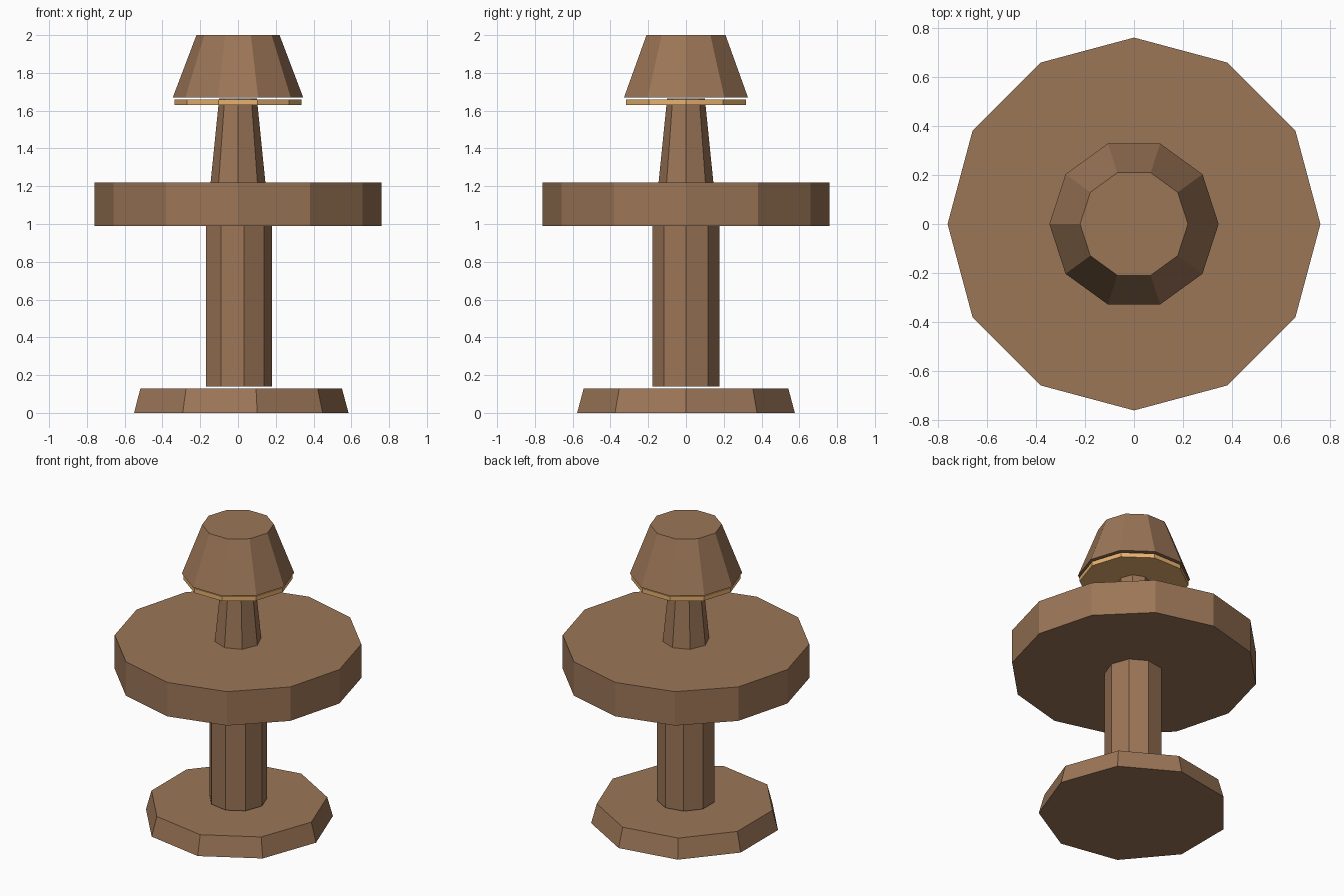
import bpy
import bmesh
import math

default = bpy.data.objects.get("Cube")
if default:
    bpy.data.objects.remove(default, do_unlink=True)


def make_material(name, rgb):
    mat = bpy.data.materials.new(name)
    mat.use_nodes = True
    color = (*rgb, 1.0)
    mat.diffuse_color = color
    mat.node_tree.nodes["Principled BSDF"].inputs["Base Color"].default_value = color
    return mat


def prism(name, sides, r_bottom, r_top, z_low, z_high, mat):
    """Closed, flat-shaded tapered prism with its first corner on +x."""
    bm = bmesh.new()
    rings = []
    for radius, z in ((r_bottom, z_low), (r_top, z_high)):
        ring = []
        for i in range(sides):
            a = math.tau * i / sides
            ring.append(bm.verts.new((radius * math.cos(a), radius * math.sin(a), z)))
        rings.append(ring)
    low, high = rings
    bm.faces.new(low[::-1])
    bm.faces.new(high)
    for i in range(sides):
        j = (i + 1) % sides
        bm.faces.new((low[i], low[j], high[j], high[i]))
    mesh = bpy.data.meshes.new(name)
    bm.to_mesh(mesh)
    bm.free()
    mesh.materials.append(mat)
    obj = bpy.data.objects.new(name, mesh)
    bpy.context.scene.collection.objects.link(obj)
    return obj


wood = make_material("brown wood", (0.33, 0.18, 0.095))
glow = make_material("warm tan", (0.80, 0.44, 0.16))

# Pedestal table
prism("table_foot", 9, 0.585, 0.55, 0.0, 0.13, wood)
prism("table_post", 9, 0.18, 0.18, 0.14, 0.99, wood)
prism("table_top", 12, 0.76, 0.76, 0.99, 1.22, wood)

# Lamp standing on the table
prism("lamp_stem", 8, 0.145, 0.10, 1.22, 1.665, wood)
prism("lamp_disc", 10, 0.335, 0.335, 1.63, 1.66, glow)
prism("lamp_shade", 10, 0.345, 0.22, 1.67, 2.0, wood)
